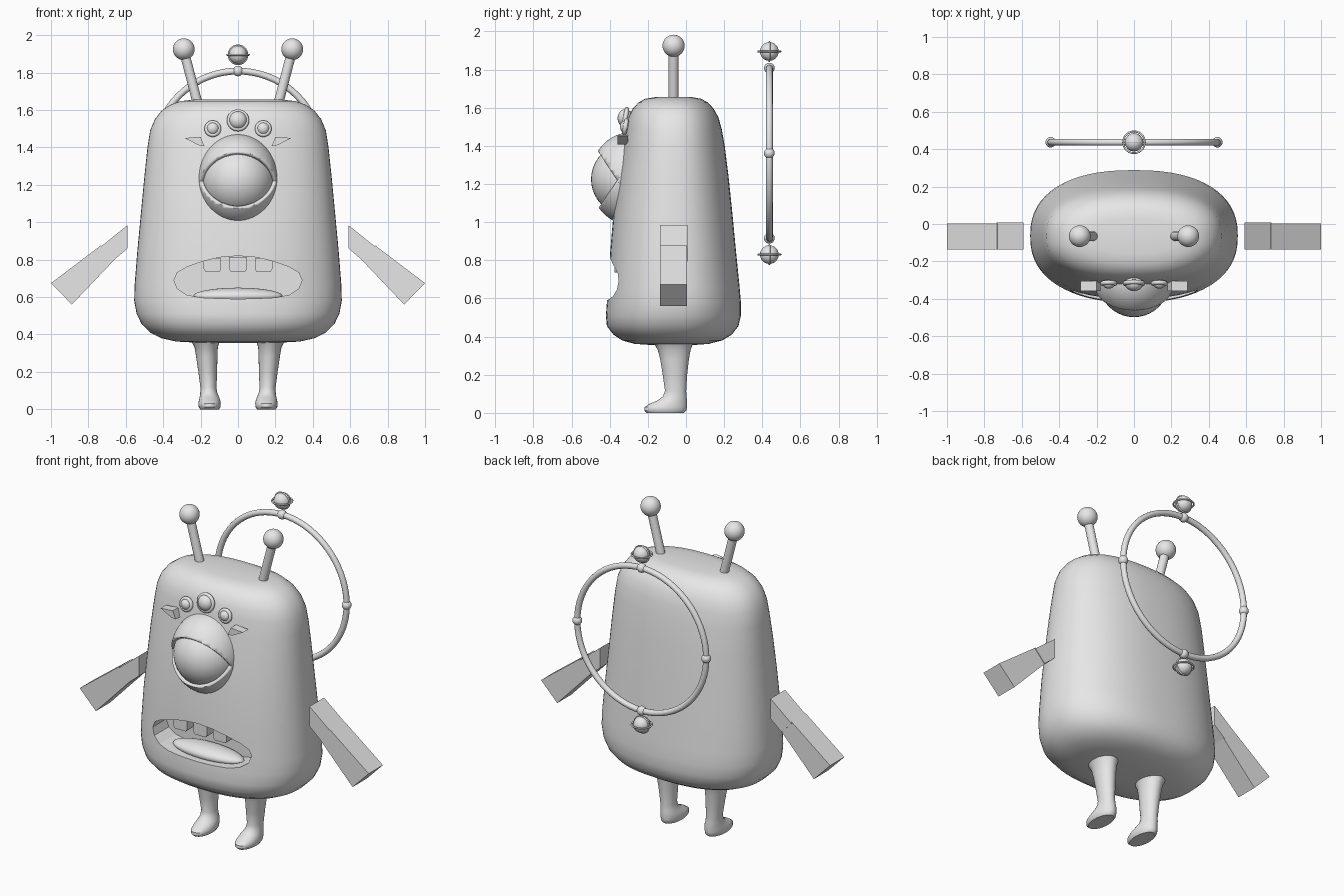
import bpy, bmesh, math
from mathutils import Vector

if "Cube" in bpy.data.objects:
    bpy.data.objects.remove(bpy.data.objects["Cube"])

grey = bpy.data.materials.new("light_grey")
grey.diffuse_color = (0.8, 0.8, 0.8, 1)
grey.use_nodes = True
grey.node_tree.nodes["Principled BSDF"].inputs["Base Color"].default_value = grey.diffuse_color


def finish(name, bm, smooth=True):
    bmesh.ops.recalc_face_normals(bm, faces=bm.faces)
    me = bpy.data.meshes.new(name)
    bm.to_mesh(me)
    bm.free()
    ob = bpy.data.objects.new(name, me)
    bpy.context.collection.objects.link(ob)
    me.materials.append(grey)
    if smooth:
        shade(ob)
    return ob


def shade(ob, angle=40):
    bpy.ops.object.select_all(action='DESELECT')
    ob.select_set(True)
    bpy.context.view_layer.objects.active = ob
    bpy.ops.object.shade_smooth_by_angle(angle=math.radians(angle))


def loft(name, rings, n=32, power=2.0):
    """Stack of superellipse rings: (z, centre x, half width, y front, y back)."""
    bm = bmesh.new()
    loops = []
    for z, cx, hw, y0, y1 in rings:
        loop = []
        for i in range(n):
            a = 2 * math.pi * i / n
            c, s = math.cos(a), math.sin(a)
            x = cx + hw * math.copysign(abs(c) ** (2 / power), c)
            y = (y0 + y1) / 2 + (y1 - y0) / 2 * math.copysign(abs(s) ** (2 / power), s)
            loop.append(bm.verts.new((x, y, z)))
        loops.append(loop)
    for a, b in zip(loops, loops[1:]):
        for i in range(n):
            j = (i + 1) % n
            bm.faces.new((a[i], a[j], b[j], b[i]))
    bm.faces.new(loops[0][::-1])
    bm.faces.new(loops[-1])
    return finish(name, bm)


def prism(name, pts, y0, y1):
    """Extrude an x-z outline along y."""
    bm = bmesh.new()
    a = [bm.verts.new((x, y0, z)) for x, z in pts]
    b = [bm.verts.new((x, y1, z)) for x, z in pts]
    bm.faces.new(a)
    bm.faces.new(b[::-1])
    for i in range(len(a)):
        j = (i + 1) % len(a)
        bm.faces.new((a[i], b[i], b[j], a[j]))
    return finish(name, bm, False)


def ball(name, loc, size, seg=32):
    bm = bmesh.new()
    bmesh.ops.create_uvsphere(bm, u_segments=seg, v_segments=seg // 2, radius=1)
    bmesh.ops.scale(bm, vec=size if isinstance(size, tuple) else (size,) * 3, verts=bm.verts)
    bmesh.ops.translate(bm, vec=loc, verts=bm.verts)
    return finish(name, bm)


def hoop(name, loc, R, r, rot=(0, 0, 0), seg=48):
    bpy.ops.mesh.primitive_torus_add(location=loc, rotation=rot, major_radius=R,
                                     minor_radius=r, major_segments=seg, minor_segments=12)
    ob = bpy.context.object
    ob.name = name
    ob.data.materials.append(grey)
    shade(ob)


def rod(name, p, q, r):
    p, q = Vector(p), Vector(q)
    bpy.ops.mesh.primitive_cylinder_add(vertices=20, radius=r, depth=(q - p).length, location=(p + q) / 2)
    ob = bpy.context.object
    ob.name = name
    ob.rotation_euler = (q - p).to_track_quat('Z', 'Y').to_euler()
    ob.data.materials.append(grey)
    shade(ob)


# Body: rounded, tapering block
body_rings = [(0.355, .20, -.17, .03), (0.362, .33, -.27, .12), (0.38, .41, -.335, .19),
              (0.41, .47, -.38, .24), (0.455, .515, -.415, .275), (0.51, .542, -.42, .288),
              (0.58, .555, -.415, .288), (0.66, .553, -.408, .281), (0.85, .538, -.397, .262),
              (1.05, .519, -.38, .243), (1.25, .5, -.355, .222), (1.4, .484, -.33, .203),
              (1.49, .47, -.315, .187), (1.55, .445, -.302, .17), (1.595, .41, -.28, .145),
              (1.627, .365, -.25, .115), (1.647, .31, -.215, .08), (1.656, .23, -.16, .03)]
body = loft("body", [(z, 0, w, a, b) for z, w, a, b in body_rings], 64, 2.35)

# Mouth opening cut into the body
half = [(0, .82), (.1, .812), (.19, .79), (.27, .762), (.325, .73), (.342, .69), (.325, .645),
        (.275, .612), (.2, .597), (.1, .592), (0, .59)]
outline = half + [(-x, z) for x, z in half[-2:0:-1]]
cutter = prism("mouth_cutter", outline, -.6, -.22)
cutter.hide_render = True
cutter.hide_viewport = False
cut = body.modifiers.new("mouth", 'BOOLEAN')
cut.object = cutter
cut.operation = 'DIFFERENCE'
cut.solver = 'EXACT'
bpy.context.view_layer.objects.active = body
bpy.ops.object.modifier_apply(modifier=cut.name)
bpy.data.objects.remove(cutter)
shade(body)

# Tongue and upper teeth
ball("tongue", (0, -.29, .605), (.24, .085, .045))
for x in (-.137, 0, .137):
    top = .815 if x == 0 else .805
    prism("tooth", [(x - .047, top), (x + .047, top), (x + .047, .75), (x + .037, .735),
                    (x - .037, .735), (x - .047, .75)], -.375, -.31)

# Large eye with an upper and a lower lid
ball("eyeball", (0, -.295, 1.225), (.195, .203, .195), 40)
for name, normal in (("upper_lid", (0, .157, .105)), ("lower_lid", (0, .17, -.115))):
    bm = bmesh.new()
    bmesh.ops.create_uvsphere(bm, u_segments=48, v_segments=32, radius=1)
    bmesh.ops.scale(bm, vec=(.215, .215, .243), verts=bm.verts)
    bmesh.ops.translate(bm, vec=(0, -.29, 1.228), verts=bm.verts)
    bmesh.ops.bisect_plane(bm, geom=bm.verts[:] + bm.edges[:] + bm.faces[:],
                           plane_co=(0, -.36, 1.22), plane_no=normal, clear_inner=True)
    lid = finish(name, bm)
    thick = lid.modifiers.new("thickness", 'SOLIDIFY')
    thick.thickness = .02
    thick.offset = -1

# Three small eyes in rims
for x, y, z, r in ((0, -.318, 1.545, .048), (-.135, -.318, 1.5, .033), (.135, -.318, 1.5, .033)):
    ball("small_eye", (x, y, z), (r, r * .85, r), 24)
    hoop("small_eye_rim", (x, y, z), r, .012, (math.radians(80), 0, 0), 32)

for s in (-1, 1):
    # Brow wedges
    prism("brow", [(s * x, z) for x, z in ((.285, 1.45), (.2, 1.457), (.18, 1.408), (.212, 1.412))],
          -.358, -.305)
    # Antennae
    rod("antenna_stem", (s * .212, -.065, 1.62), (s * .285, -.065, 1.9), .026)
    ball("antenna_tip", (s * .29, -.065, 1.925), .058)
    # Arms: shoulder wedge and flared forearm
    prism("shoulder", [(s * x, z) for x, z in ((.59, .985), (.735, .868), (.667, .795), (.59, .86))],
          -.136, .008)
    prism("forearm", [(s * x, z) for x, z in ((.732, .877), (1.0, .674), (.888, .56), (.66, .8))],
          -.136, .004)
    # Legs with feet
    leg = [(0, .152, .05, -.205, -.01), (.012, .152, .058, -.219, .002), (.03, .152, .06, -.218, .005),
           (.048, .152, .057, -.19, .005), (.065, .153, .052, -.15, .005), (.085, .156, .046, -.122, .003),
           (.115, .158, .043, -.11, .001), (.2, .162, .05, -.122, .006), (.28, .167, .057, -.135, .015),
           (.33, .17, .062, -.148, .024), (.36, .173, .074, -.165, .035), (.39, .175, .09, -.18, .05)]
    loft("leg", [(z, s * x, w, a, b) for z, x, w, a, b in leg], 28)

# Halo hoop behind the body, with beads and ringed orbs
hoop("halo", (0, .437, 1.362), .446, .018, (math.pi / 2, 0, 0), 72)
for x, z in ((.446, 1.362), (-.446, 1.362), (0, 1.808), (0, .916)):
    ball("halo_bead", (x, .437, z), .028, 20)
for z in (1.895, .83):
    ball("orb", (0, .437, z), .049, 24)
    hoop("orb_ring", (0, .437, z), .058, .005)
    hoop("orb_band", (0, .437, z), .05, .005, (math.pi / 2, 0, 0))
